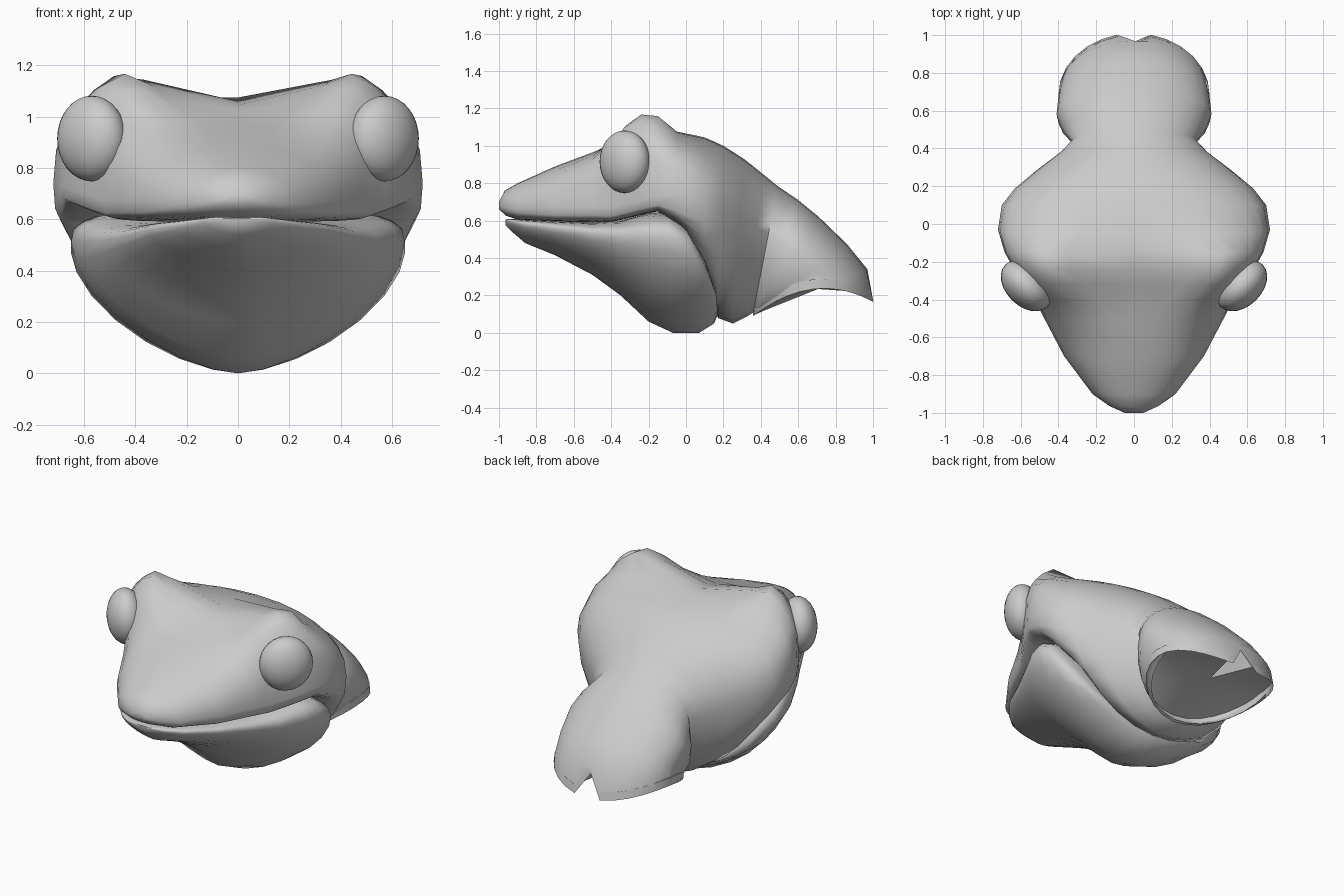
import bpy, bmesh
from math import sin, cos, pi, exp

if "Cube" in bpy.data.objects:
    bpy.data.objects.remove(bpy.data.objects["Cube"])

N = 14  # steps per half section, bottom to top


def section(yt, zt, yb, zb, w, vm, nb, nt, brow, arch=0.0):
    """Closed ring in the plane through a top and a bottom point, superelliptic, with brow bumps."""
    half = []
    for k in range(N + 1):
        a = -pi / 2 + pi * k / N
        c, s = max(cos(a), 0.0), sin(a)
        n = nb if s < 0 else nt
        u = c ** (2 / n) if c > 1e-6 else 0.0
        h = abs(s) ** (2 / n)
        v = vm * (1 - h) if s < 0 else vm + (1 - vm) * h
        z = zb + (zt - zb) * v + arch * u * u
        if s > 0:
            z += brow * h * exp(-((w * u - 0.46) / 0.17) ** 2)
        half.append((w * u, yb + (yt - yb) * v, z))
    return half + [(-x, y, z) for x, y, z in half[-2:0:-1]]


def loft(name, rings, hollow_end=False):
    bm = bmesh.new()
    loops = [[bm.verts.new(p) for p in r] for r in rings]
    m = len(loops[0])
    for a, b in zip(loops, loops[1:]):
        for i in range(m):
            j = (i + 1) % m
            bm.faces.new((a[i], a[j], b[j], b[i]))
    bm.faces.new(loops[0][::-1])
    end = bm.faces.new(loops[-1])
    if hollow_end:
        # thick rim and a sunken floor in the neck opening
        bmesh.ops.inset_region(bm, faces=[end], thickness=0.02)
        inner = bmesh.ops.extrude_discrete_faces(bm, faces=[end])["faces"][0]
        bmesh.ops.translate(bm, verts=inner.verts, vec=(0, -0.01, 0.05))
        bmesh.ops.poke(bm, faces=[inner])
    bmesh.ops.recalc_face_normals(bm, faces=bm.faces)
    me = bpy.data.meshes.new(name)
    bm.to_mesh(me)
    bm.free()
    ob = bpy.data.objects.new(name, me)
    bpy.context.collection.objects.link(ob)
    smooth(ob)
    return ob


def smooth(ob):
    bpy.ops.object.select_all(action='DESELECT')
    ob.select_set(True)
    bpy.context.view_layer.objects.active = ob
    bpy.ops.object.shade_smooth_by_angle(angle=1.15)


# Skull: top y,z / bottom y,z / half width / widest height / bottom and top squareness / brow
skull = [
    (-1.00, .70, -1.00, .66, .05, .4, 2, 2, 0),
    (-.97, .76, -.96, .625, .13, .35, 2.5, 2, 0),
    (-.90, .80, -.90, .605, .22, .3, 3, 2, 0),
    (-.70, .89, -.70, .595, .37, .25, 5, 2.1, 0),
    (-.50, .965, -.50, .59, .475, .22, 5, 2.2, .06),
    (-.40, 1.00, -.40, .592, .525, .2, 6, 3, .10),
    (-.32, 1.025, -.32, .61, .58, .2, 6, 4, .13),
    (-.24, 1.045, -.24, .63, .635, .2, 6, 4.6, .145),
    (-.15, 1.06, -.15, .65, .685, .2, 6, 4.8, .12),
    (-.05, 1.075, -.02, .56, .72, .35, 5, 3.2, .02),
    (.10, 1.045, .10, .33, .70, .52, 2.6, 2.4, 0),
    (.20, 1.00, .17, .08, .63, .65, 2, 2.2, 0),
    (.31, .93, .25, .05, .51, .65, 2, 2.1, 0),
]
# Neck: sections fan around the throat and turn downwards
neck = [(.41, .85, .33, .09, .39), (.49, .785, .36, .11, .33), (.60, .71, .37, .10, .385),
        (.71, .62, .37, .10, .41), (.86, .475, .37, .10, .40), (.97, .34, .37, .10, .38)]
rings = [section(*s) for s in skull]
rings += [section(*s, .62, 2, 2, 0) for s in neck]
rim = section(1.01, .16, .36, .09, .40, .5, 2, 2, 0, .11)
rim[N] = (0, .965, .30)  # notch at the back of the neck
rings.append(rim)
loft("head_and_neck", rings, hollow_end=True)

# Lower jaw with throat pouch
jaw = [(-.965, .605, -.965, .575, .05), (-.94, .61, -.93, .54, .14), (-.86, .605, -.86, .48, .225),
       (-.70, .597, -.70, .415, .355), (-.50, .59, -.50, .31, .46), (-.35, .60, -.35, .20, .545),
       (-.20, .64, -.20, .06, .62), (-.10, .65, -.07, .0, .65), (.0, .59, .07, .0, .65),
       (.10, .40, .15, .05, .54), (.16, .22, .17, .10, .38)]
loft("lower_jaw", [section(*s, .79, 1.6, 3, 0) for s in jaw])

# Eyes: flattened balls looking diagonally forwards
for side, label in ((1, "left"), (-1, "right")):
    bpy.ops.mesh.primitive_uv_sphere_add(segments=24, ring_count=16, radius=1,
                                         location=(side * .570, -.327, .915),
                                         rotation=(0, 0, -side * pi / 4))
    eye = bpy.context.object
    eye.name = label + "_eye"
    eye.scale = (.108, .158, .167)
    smooth(eye)
